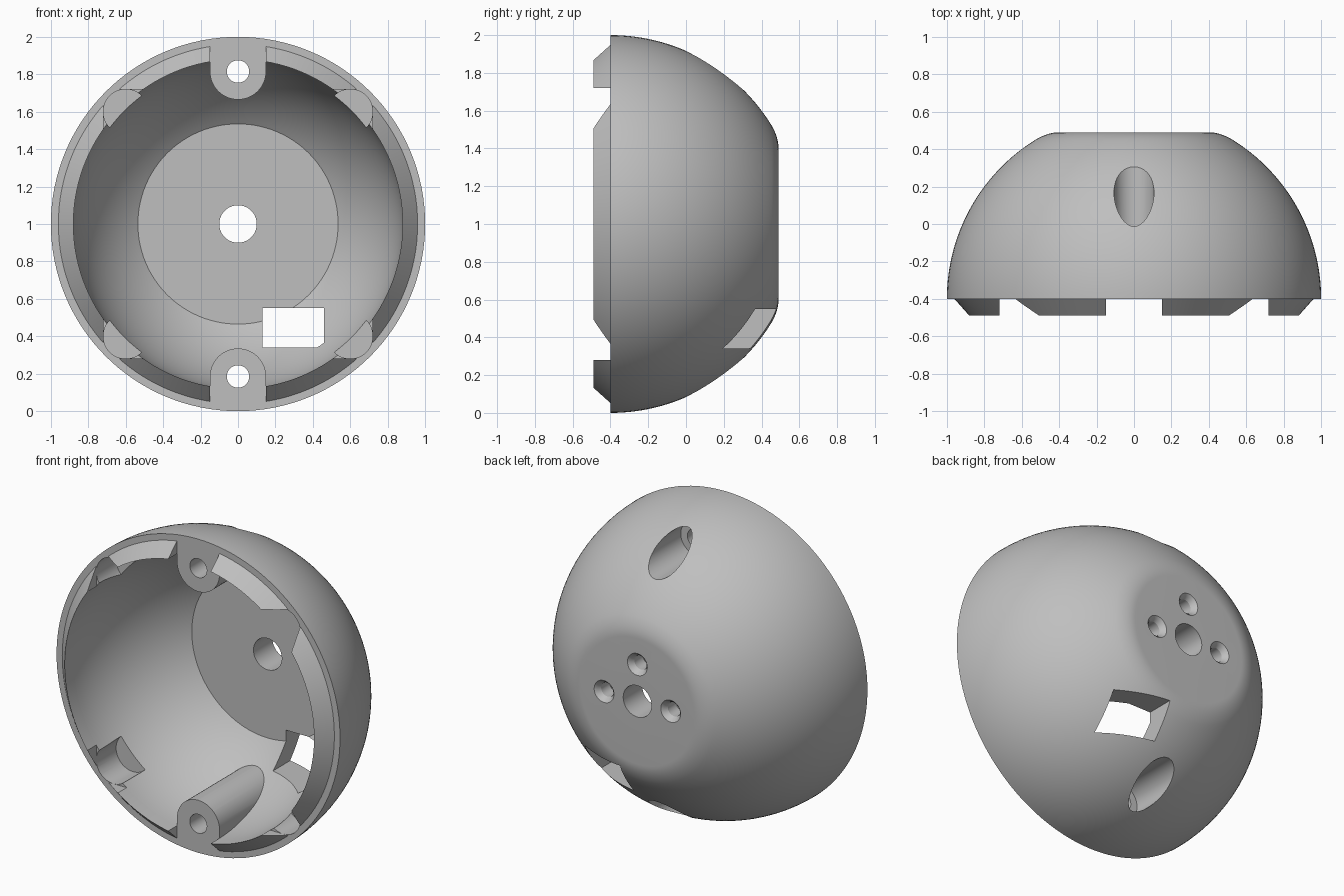
import bpy, bmesh
from math import sin, cos, pi, sqrt, asin

if "Cube" in bpy.data.objects:
    bpy.data.objects.remove(bpy.data.objects["Cube"])

grey = bpy.data.materials.new("plain_grey")
grey.use_nodes = True
colour = (0.52, 0.52, 0.52, 1)
grey.diffuse_color = colour
grey.node_tree.nodes["Principled BSDF"].inputs["Base Color"].default_value = colour

RIM, MID = -0.4, 1.0   # rim plane (y) and axis height (z)


def make(name, bm):
    bmesh.ops.remove_doubles(bm, verts=bm.verts, dist=1e-5)
    bmesh.ops.recalc_face_normals(bm, faces=bm.faces)
    mesh = bpy.data.meshes.new(name)
    bm.to_mesh(mesh)
    bm.free()
    mesh.materials.append(grey)
    ob = bpy.data.objects.new(name, mesh)
    bpy.context.collection.objects.link(ob)
    return ob


def revolve(name, profile, x=0, z=MID, steps=128):
    """Spin a closed (radius, y) profile around an axis along y."""
    bm = bmesh.new()
    vs = [bm.verts.new((x + r, y, z)) for r, y in profile]
    edges = [bm.edges.new((vs[i - 1], vs[i])) for i in range(len(vs))
             if profile[i - 1][0] or profile[i][0]]
    bmesh.ops.spin(bm, geom=vs + edges, cent=(x, 0, z), axis=(0, 1, 0),
                   angle=2 * pi, steps=steps, use_merge=False)
    return make(name, bm)


def extrude(name, outline, y0, y1):
    """Extrude an (x, z) outline along y."""
    bm = bmesh.new()
    face = bm.faces.new([bm.verts.new((x, y0, z)) for x, z in outline])
    new = bmesh.ops.extrude_face_region(bm, geom=[face])["geom"]
    bmesh.ops.translate(bm, vec=(0, y1 - y0, 0),
                        verts=[v for v in new if isinstance(v, bmesh.types.BMVert)])
    return make(name, bm)


def circle(x, z, r, n=48):
    return [(x + r * cos(2 * pi * i / n), z + r * sin(2 * pi * i / n)) for i in range(n)]


def rect(x0, x1, z0, z1):
    return [(x0, z0), (x1, z0), (x1, z1), (x0, z1)]


def boolean(ob, other, operation="DIFFERENCE"):
    mod = ob.modifiers.new("cut", "BOOLEAN")
    mod.object, mod.operation, mod.solver = other, operation, "EXACT"
    bpy.context.view_layer.update()
    done = bpy.data.meshes.new_from_object(
        ob.evaluated_get(bpy.context.evaluated_depsgraph_get()))
    ob.modifiers.clear()
    ob.data = done
    bpy.data.objects.remove(other)


def sphere_arc(radius, r_end, n):
    """Arc from the rim inwards to the given distance from the axis."""
    end = pi / 2 - asin(r_end / radius)
    return [(radius * cos(end * i / n), RIM + radius * sin(end * i / n)) for i in range(n + 1)]


# Domed shell with flat back, rounded back edge and central hole
outer = sphere_arc(1.0, 0.52, 32)
start, ctrl, stop = outer[-1], (0.457, 0.49), (0.40, 0.49)
for i in range(1, 9):
    t = i / 8
    outer.append(tuple((1 - t) ** 2 * a + 2 * t * (1 - t) * b + t * t * c
                       for a, b, c in zip(start, ctrl, stop)))
inner = sphere_arc(0.88, 0.535, 32)
shell = revolve("dome_shell", outer + [(0.1, 0.49), (0.1, inner[-1][1])] + inner[::-1])

# Screw posts merged into the wall, top and bottom
for side in (1, -1):
    z = MID + side * 0.815
    arc = [(0.15 * cos(pi * i / 24), z - side * 0.15 * sin(pi * i / 24)) for i in range(25)]
    post = extrude("post", arc + [(-0.15, MID + side), (0.15, MID + side)], -0.6, 0.45)
    boolean(post, revolve("limit", [(0, RIM)] + sphere_arc(0.94, 0, 32)), "INTERSECT")
    boolean(shell, post, "UNION")

# Screw holes and their counterbores from behind
for side in (1, -1):
    z = MID + side * 0.815
    boolean(shell, extrude("hole", circle(0, z, 0.06), -0.6, 0.6))
    boolean(shell, extrude("bore", circle(0, z, 0.107), -0.1, 0.6))

# Round pockets in the rim at the four diagonals
for sx in (1, -1):
    for sz in (1, -1):
        boolean(shell, extrude("pocket", circle(sx * 0.6, MID + sz * 0.6, 0.12), -0.6, -0.2))

# Rectangular window
boolean(shell, extrude("window", rect(0.13, 0.46, 0.34, 0.55), 0, 0.7))

# Blind countersunk holes on the flat back
for x, z in ((0.235, 0), (-0.235, 0), (0, 0.235)):
    boolean(shell, revolve("blind", [(0, 0.37), (0.045, 0.37), (0.045, 0.455), (0.055, 0.475),
                                     (0.07, 0.49), (0.07, 0.6), (0, 0.6)], x, MID + z, 32))

# Bevelled locating lip, split at the posts and the diagonals
lip = revolve("locating_lip", [(0.88, RIM), (0.96, RIM), (0.88, -0.49)])
boolean(lip, extrude("post_gap", rect(-0.15, 0.15, -0.2, 2.2), -0.7, 0))
boolean(lip, extrude("corner_gap", rect(-0.72, 0.72, MID - 0.72, MID + 0.72), -0.7, 0))

# Smooth shading with crisp edges
for ob in (shell, lip):
    bpy.ops.object.select_all(action="DESELECT")
    ob.select_set(True)
    bpy.context.view_layer.objects.active = ob
    bpy.ops.object.shade_smooth_by_angle(angle=pi / 7)
